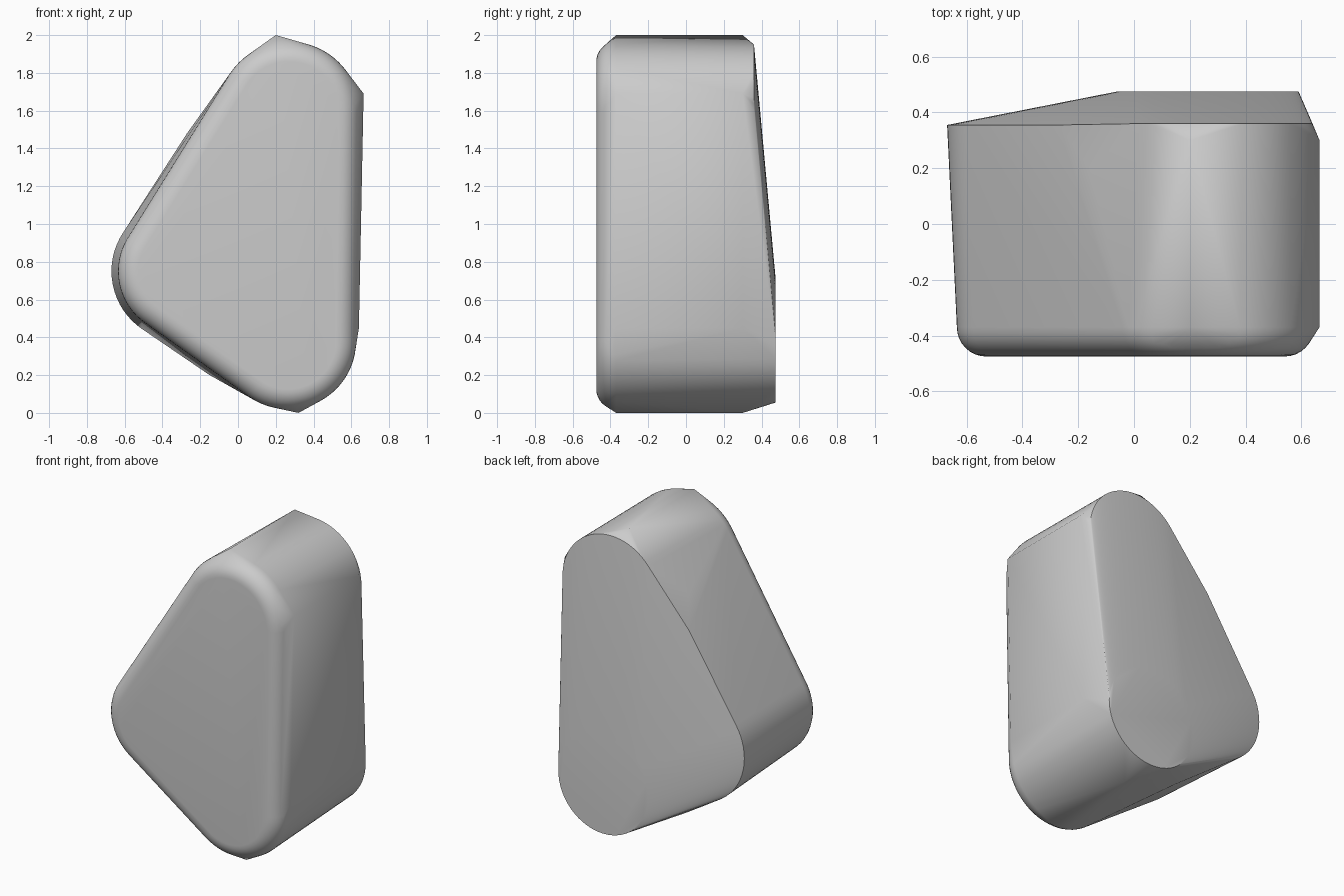
import bpy, bmesh
from math import sin, cos, pi, radians

cube = bpy.data.objects.get("Cube")
if cube:
    bpy.data.objects.remove(cube, do_unlink=True)

FRONT, FILLET, STEPS, SEGMENTS = -0.37, 0.105, 8, 64

stone = bpy.data.materials.new("stone_grey")
stone.use_nodes = True
grey = (0.6, 0.6, 0.6, 1)
stone.diffuse_color = grey
stone.node_tree.nodes["Principled BSDF"].inputs["Base Color"].default_value = grey

bm = bmesh.new()


def ring(x, z, radius, y):
    """Circle of points facing the front."""
    for i in range(SEGMENTS):
        a = 2 * pi * i / SEGMENTS
        bm.verts.new((x + radius * cos(a), y, z + radius * sin(a)))


# Front corners, each with a rounded rim
for x, z, radius in ((0.27, 1.59, 0.375), (-0.3, 0.75, 0.335), (0.265, 0.38, 0.36)):
    for s in range(STEPS + 1):
        a = pi / 2 * s / STEPS
        ring(x, z, radius - FILLET * (1 - cos(a)), FRONT - FILLET * sin(a))

# Back corners: flat foot disc, left lobe and top lobe
ring(0.265, 0.38, 0.325, 0.475)
ring(-0.3, 0.75, 0.37, 0.355)
ring(0.29, 1.6, 0.35, 0.36)

# Ridges along the depth of the body
for x, z in ((0.2, 2.0), (0.665, 1.69), (0.64, 0.45), (0.32, 0.0)):
    for y in (FRONT, 0.3):
        bm.verts.new((x, y, z))

# Kinks in the left flanks
for co in ((-0.16, 0.2, 1.63), (-0.27, 0.355, 1.48), (-0.15, 0.2, 0.2)):
    bm.verts.new(co)

# Wrap the points in a convex skin
hull = bmesh.ops.convex_hull(bm, input=bm.verts)
spare = {g for g in hull["geom_interior"] + hull["geom_unused"]
         if isinstance(g, bmesh.types.BMVert)}
bmesh.ops.delete(bm, geom=list(spare), context="VERTS")
bmesh.ops.dissolve_limit(bm, angle_limit=radians(0.5), verts=bm.verts, edges=bm.edges)
bmesh.ops.recalc_face_normals(bm, faces=bm.faces)

mesh = bpy.data.meshes.new("rock_body")
bm.to_mesh(mesh)
bm.free()
mesh.materials.append(stone)
body = bpy.data.objects.new("rock_body", mesh)
bpy.context.collection.objects.link(body)
bpy.context.view_layer.objects.active = body
body.select_set(True)
bpy.ops.object.shade_smooth_by_angle(angle=radians(30))
